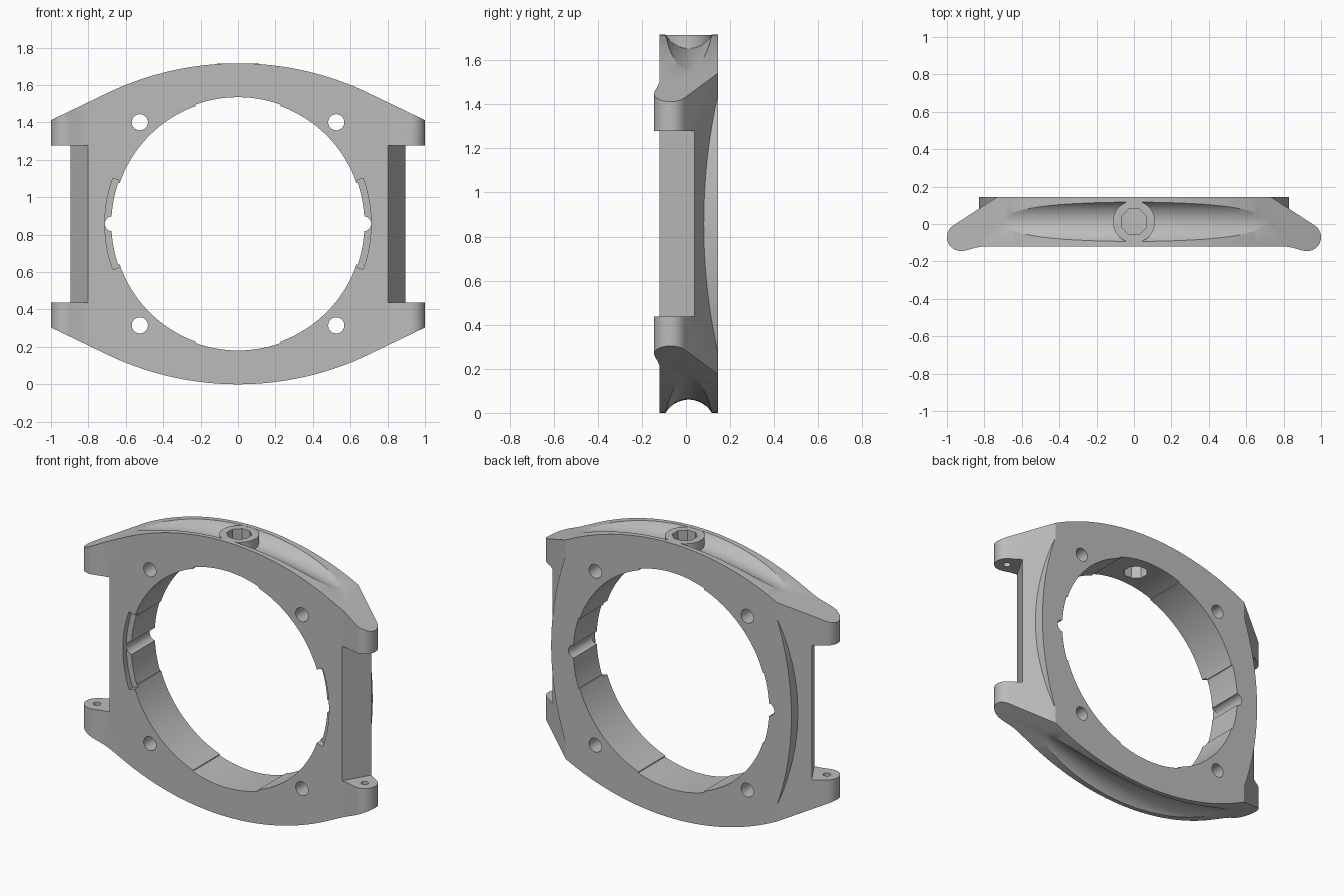
import bpy, bmesh
from math import sin, cos, pi, radians, sqrt
from mathutils import Vector

if "Cube" in bpy.data.objects:
    bpy.data.objects.remove(bpy.data.objects["Cube"])

MID = 0.858            # height of the case centre
TOP_R = 1.62           # radius of the top and bottom curves
FRONT, BACK = -0.12, 0.145
CROWN_Y = 0.012


def loft(name, rings):
    """Closed solid through a list of equal rings of points."""
    bm = bmesh.new()
    loops = [[bm.verts.new(p) for p in ring] for ring in rings]
    n = len(loops[0])
    for a, b in zip(loops, loops[1:]):
        for i in range(n):
            j = (i + 1) % n
            bm.faces.new((a[i], a[j], b[j], b[i]))
    bm.faces.new(loops[0])
    bm.faces.new(loops[-1])
    bmesh.ops.recalc_face_normals(bm, faces=bm.faces)
    mesh = bpy.data.meshes.new(name)
    bm.to_mesh(mesh)
    bm.free()
    ob = bpy.data.objects.new(name, mesh)
    bpy.context.collection.objects.link(ob)
    return ob


def prism_y(name, pts, y0, y1):
    """Extrude an x-z outline (relative to the centre) along y."""
    return loft(name, [[(x, y, z + MID) for x, z in pts] for y in (y0, y1)])


def prism_z(name, pts, z0, z1):
    """Extrude an x-y outline along z (relative to the centre)."""
    return loft(name, [[(x, y, z + MID) for x, y in pts] for z in (z0, z1)])


def arc(cx, cy, r, a0, a1, n):
    return [(cx + r * cos(a0 + (a1 - a0) * i / n),
             cy + r * sin(a0 + (a1 - a0) * i / n)) for i in range(n + 1)]


def circle(cx, cy, r, n):
    return arc(cx, cy, r, pi / n, 2 * pi + pi / n, n)[:-1]


def combine(target, tool, operation):
    mod = target.modifiers.new(operation, 'BOOLEAN')
    mod.operation, mod.solver, mod.object = operation, 'EXACT', tool
    bpy.context.view_layer.objects.active = target
    bpy.ops.object.modifier_apply(modifier=mod.name)
    bpy.data.objects.remove(tool)


def cut(target, tool):
    combine(target, tool, 'DIFFERENCE')


# Case body: plan section with rounded lug tips, trimmed by the front outline
half = [(0.81, FRONT), (0.85, -0.127), (0.89, -0.139)]
half += arc(0.925, -0.07, 0.075, radians(-100), radians(55), 14)
half += [(0.73, BACK)]
section = half + [(-x, y) for x, y in reversed(half)]
case = prism_z("watch_case", section, -0.95, 0.95)

span = 0.67
top = [(TOP_R * sin(a), MID - TOP_R + TOP_R * cos(a))
       for a in [math_a * 0.4265 / 24 for math_a in range(-24, 25)]]
outline = [(-1.05, 0.53)] + top + [(1.05, 0.53)]
outline += [(-x, -z) for x, z in outline]
combine(case, prism_y("outline", outline, -0.3, 0.3), 'INTERSECT')

# Strap gaps between the lugs, and pin holes in the lug inner faces
for s in (-1, 1):
    gap = [(0.8, -0.3), (0.8, FRONT - 0.004), (0.9, 0.045), (1.2, 0.045), (1.2, -0.3)]
    cut(case, prism_z("strap_gap", [(s * x, y) for x, y in gap], -0.42, 0.42))
    cut(case, prism_z("pin_hole", circle(s * 0.925, -0.07, 0.022, 16), -0.5, 0.5))

# Bowed back plate overlapping the slanted flanks
R, h = 1.757, 0.57
side = [(0.83 - R + sqrt(R * R - z * z), z)
        for z in [h * i / 16 for i in range(-16, 17)]]
plate = side + [(-x, -z) for x, z in side]
combine(case, prism_y("back_plate", plate, 0.05, BACK), 'UNION')

# Scooped grooves along the top and bottom
tube, sweep = 0.122, 2.5
for s in (1, -1):
    rings = []
    for i in range(-24, 25):
        a = i * 0.36 / 24
        ring = []
        for y, d in circle(CROWN_Y, 0, tube, 40):
            r = sweep + tube + d
            ring.append((r * sin(a), y, MID + s * (MID - 0.06 - sweep + r * cos(a))))
        rings.append(ring)
    cut(case, loft("groove", rings))

# Crown boss in the top groove
combine(case, prism_z("crown_boss", circle(0, CROWN_Y, 0.113, 48), 0.72, MID - 0.001), 'UNION')

# Round opening with shallow reliefs and side rebates
cut(case, prism_y("opening", circle(0, 0, 0.669, 128), -0.3, 0.3))


def sector(name, r, mid_angle, spread, y0, y1):
    pts = [(0, 0)] + arc(0, 0, r, mid_angle - spread, mid_angle + spread, 24)
    cut(case, prism_y(name, pts, y0, y1))


for k in (0, 1):
    sector("end_relief", 0.677, pi / 2 + k * pi, 0.345, -0.3, 0.3)
    sector("side_relief", 0.677, k * pi, 0.33, -0.3, 0.3)
    sector("side_rebate", 0.712, k * pi, 0.35, -0.3, FRONT + 0.035)

# Side notches, corner screw holes and octagonal crown hole
for s in (-1, 1):
    cut(case, prism_y("notch", circle(s * 0.672, 0, 0.04, 32), -0.3, 0.3))
    for t in (-1, 1):
        cut(case, prism_y("screw_hole", circle(s * 0.525, t * 0.543, 0.043, 32), -0.3, 0.3))
cut(case, prism_z("crown_hole", circle(0, CROWN_Y, 0.073, 8), 0.55, 1.0))

# Plain grey metal
metal = bpy.data.materials.new("grey metal")
metal.use_nodes = True
grey = (0.5, 0.5, 0.5, 1)
metal.diffuse_color = grey
metal.node_tree.nodes["Principled BSDF"].inputs["Base Color"].default_value = grey
case.data.materials.clear()
case.data.materials.append(metal)
for face in case.data.polygons:
    face.material_index = 0

bpy.ops.object.select_all(action='DESELECT')
case.select_set(True)
bpy.context.view_layer.objects.active = case
bpy.ops.object.shade_smooth_by_angle(angle=radians(25))
